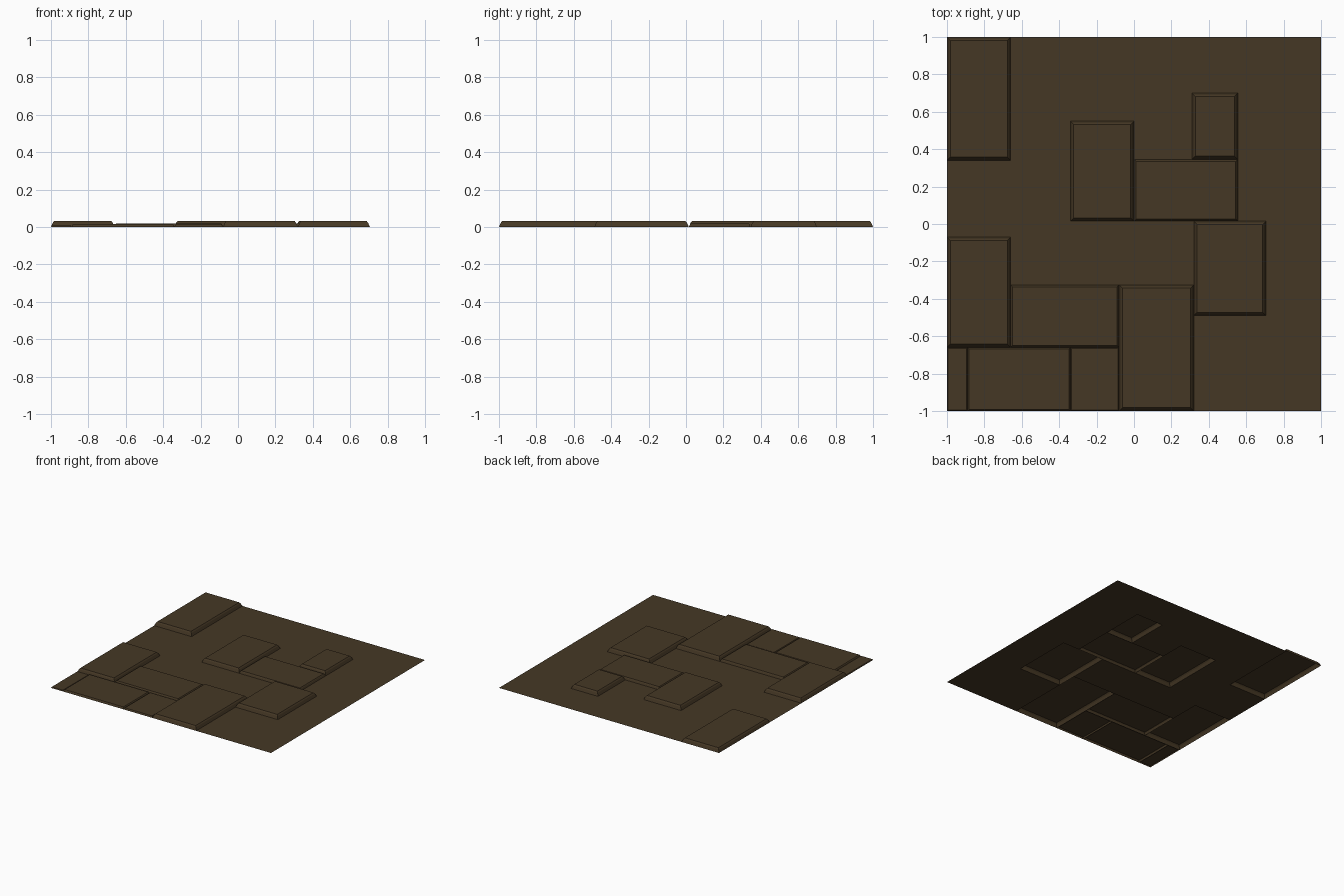
import bpy, bmesh

if "Cube" in bpy.data.objects:
    bpy.data.objects.remove(bpy.data.objects["Cube"])

# one flat earth-brown colour
brown = bpy.data.materials.new("dark_earth_brown")
brown.diffuse_color = (0.060, 0.039, 0.018, 1)
brown.use_nodes = True
brown.node_tree.nodes["Principled BSDF"].inputs["Base Color"].default_value = brown.diffuse_color

# slabs: x0, x1, y0, y1, height
SLABS = [
    (-1.00, -0.66, 0.34, 1.00, 0.032),
    (-0.34, 0.00, 0.015, 0.55, 0.032),
    (0.31, 0.555, 0.345, 0.70, 0.032),
    (0.00, 0.555, 0.015, 0.345, 0.020),
    (0.32, 0.705, -0.49, 0.015, 0.032),
    (-1.00, -0.66, -0.66, -0.07, 0.032),
    (-0.66, -0.08, -0.66, -0.325, 0.020),
    (-0.08, 0.32, -1.00, -0.325, 0.032),
    (-0.89, -0.34, -1.00, -0.66, 0.015),
    (-1.00, -0.89, -1.00, -0.66, 0.008),
    (-0.34, -0.08, -1.00, -0.66, 0.012),
]


def finish(bm, name):
    bmesh.ops.recalc_face_normals(bm, faces=bm.faces)
    if sum(f.normal.z * f.calc_area() for f in bm.faces) < 0:
        bmesh.ops.reverse_faces(bm, faces=bm.faces)
    me = bpy.data.meshes.new(name)
    bm.to_mesh(me)
    bm.free()
    me.materials.append(brown)
    ob = bpy.data.objects.new(name, me)
    bpy.context.collection.objects.link(ob)


# floor sheet, open beneath each slab
xs = sorted({-1.0, 1.0} | {v for s in SLABS for v in s[0:2]})
ys = sorted({-1.0, 1.0} | {v for s in SLABS for v in s[2:4]})
bm = bmesh.new()
grid = [[bm.verts.new((x, y, 0)) for y in ys] for x in xs]
for i in range(len(xs) - 1):
    for j in range(len(ys) - 1):
        cx, cy = (xs[i] + xs[i + 1]) / 2, (ys[j] + ys[j + 1]) / 2
        if not any(a < cx < b and c < cy < d for a, b, c, d, _ in SLABS):
            bm.faces.new((grid[i][j], grid[i + 1][j], grid[i + 1][j + 1], grid[i][j + 1]))
bmesh.ops.delete(bm, geom=[v for v in bm.verts if not v.link_faces], context='VERTS')
finish(bm, "ground_sheet")

# raised paving slabs: hollow shells with sloped, chamfered edges
for n, (x0, x1, y0, y1, h) in enumerate(SLABS):
    bm = bmesh.new()
    rings = []
    for inset, z in ((0, 0), (0.3 * h, 0.7 * h), (0.55 * h, h)):
        rings.append([bm.verts.new(p) for p in (
            (x0 + inset, y0 + inset, z), (x1 - inset, y0 + inset, z),
            (x1 - inset, y1 - inset, z), (x0 + inset, y1 - inset, z))])
    for a, b in zip(rings, rings[1:]):
        for k in range(4):
            m = (k + 1) % 4
            bm.faces.new((a[k], a[m], b[m], b[k]))
    bm.faces.new(rings[-1])
    finish(bm, f"paving_slab_{n + 1}")
